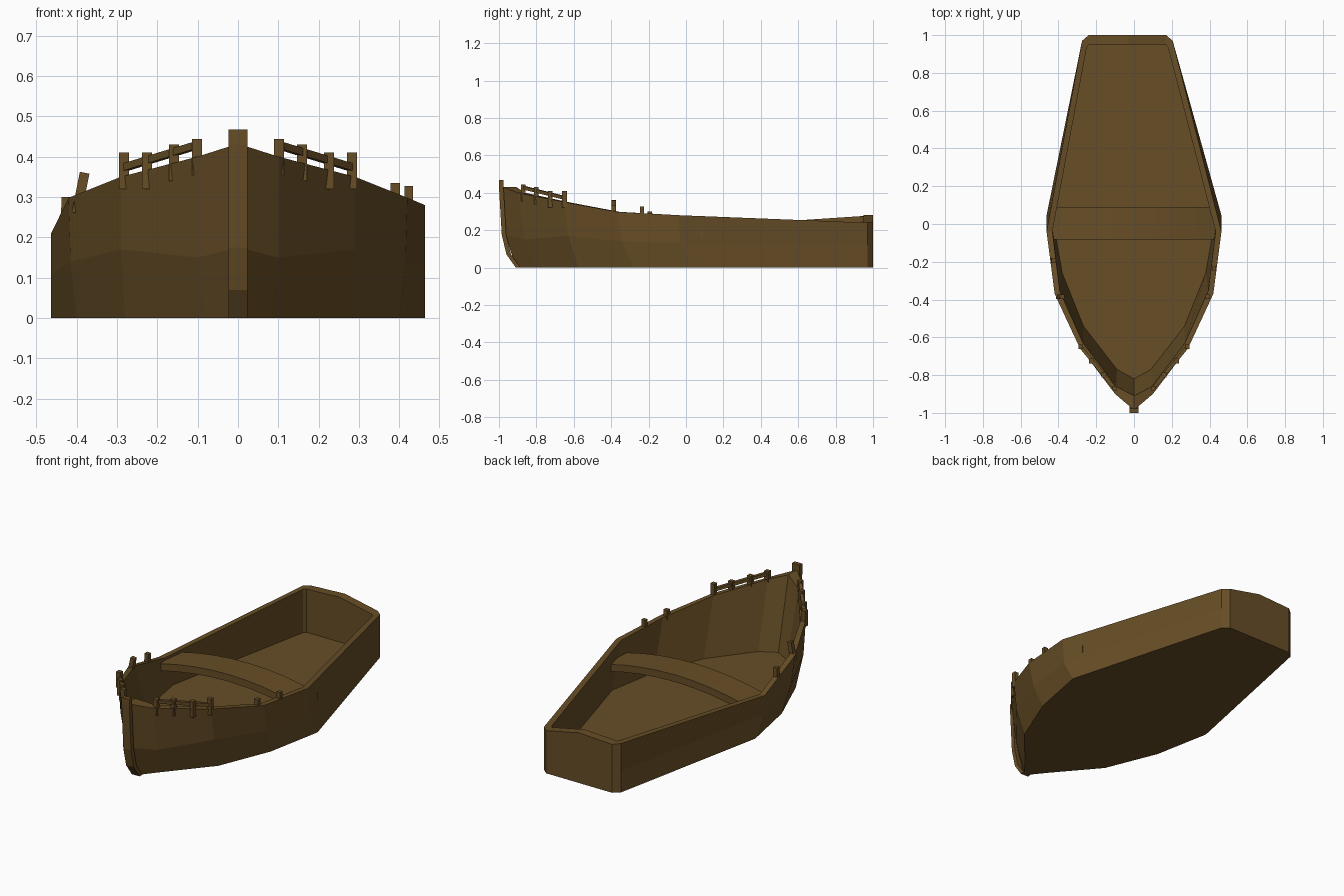
import bpy, bmesh
from mathutils import Vector

if "Cube" in bpy.data.objects:
    bpy.data.objects.remove(bpy.data.objects["Cube"])

wood = bpy.data.materials.new("dark brown wood")
wood.diffuse_color = (0.135, 0.075, 0.019, 1)
wood.use_nodes = True
wood.node_tree.nodes["Principled BSDF"].inputs["Base Color"].default_value = wood.diffuse_color


def finish(name, bm):
    bmesh.ops.recalc_face_normals(bm, faces=bm.faces)
    me = bpy.data.meshes.new(name)
    bm.to_mesh(me)
    bm.free()
    me.materials.append(wood)
    ob = bpy.data.objects.new(name, me)
    bpy.context.collection.objects.link(ob)
    return ob


def loft(name, rings):
    """Closed rings joined by quads, capped at both ends."""
    bm = bmesh.new()
    vs = [[bm.verts.new(p) for p in r] for r in rings]
    n = len(vs[0])
    for a, b in zip(vs, vs[1:]):
        for i in range(n):
            j = (i + 1) % n
            bm.faces.new((a[i], a[j], b[j], b[i]))
    bm.faces.new(vs[0])
    bm.faces.new(vs[-1])
    return finish(name, bm)


def bar(name, a, b, w):
    """Square bar from a to b."""
    a, b = Vector(a), Vector(b)
    d = (b - a).normalized()
    s = d.cross(Vector((0, 1, 0) if abs(d.z) > 0.9 else (0, 0, 1))).normalized() * w / 2
    t = d.cross(s).normalized() * w / 2
    return loft(name, [[p + s + t, p - s + t, p - s - t, p + s - t] for p in (a, b)])


# Hull: half stations (x, y, z) from bow to widest point, mirrored, plus an off-centre stern
def ring(half, stern, left_z, stern_z):
    right = [Vector(p) for p in half]
    left = [Vector((-x, y, z)) for x, y, z in half[:0:-1]]
    left[0].z = left_z
    return right + [Vector((x, y, z)) for (x, y), z in zip(stern, stern_z)] + left


outer = [(.205, .97), (.17, 1), (-.035, 1), (-.24, 1), (-.275, .97)]
inner = [(.180, .935), (.168, .95), (-.035, .95), (-.238, .95), (-.25, .935)]
top_z = [.24, .24, .282, .272, .275]
bottom = [(0, -.91, 0), (.08, -.81, 0), (.28, -.575, 0), (.40, -.28, 0), (.463, .045, 0)]
middle = [(0, -.965, .175), (.1, -.86, .15), (.29, -.63, .17), (.415, -.34, .14), (.463, -.03, .13)]
sheer = [(0, -.985, .432), (.1, -.9, .40), (.29, -.65, .35), (.42, -.37, .298), (.463, -.04, .28)]
lip = [(0, -.91, .432), (.095, -.86, .40), (.27, -.63, .35), (.393, -.355, .298), (.432, -.04, .28)]
floor = [(0, -.82, .03), (.09, -.77, .03), (.268, -.54, .03), (.38, -.26, .03), (.432, .04, .03)]
loft("hull", [ring(bottom, outer, 0, [0] * 5),
              ring(middle, outer, .11, [.12] * 5),
              ring(sheer, outer, .21, top_z),
              ring(lip, inner, .21, top_z),
              ring(floor, inner, .03, [.03] * 5)])

# Arched seat across the middle
seat = []
for i in range(9):
    u = i / 4 - 1
    x, z = .435 * u, .25 - .055 * u * u
    seat.append([(x, -.082, z), (x, .09, z), (x, .09, z - .04), (x, -.082, z - .04)])
loft("seat", seat)

# Curved stem post at the bow
stem = [(-.91, 0), (-.96, .07), (-.985, .175), (-1, .43), (-1, .467)]
loft("stem_post", [[(-.024, y, z), (.024, y, z), (.024, y + .024, z), (-.024, y + .024, z)]
                   for y, z in stem])

# Bow railings on both sides
posts = [(.102, -.87, .444), (.159, -.80, .43), (.225, -.725, .41), (.282, -.65, .41)]
for s in (-1, 1):
    for x, y, z in posts:
        bar("railing_post", (s * x, y, z - .09), (s * x, y, z), .025)
    bar("railing_bar", (s * .102, -.87, .428), (s * .282, -.65, .373), .018)

# Oar pins, some knocked crooked
bar("oar_pin", (.39, -.385, .26), (.39, -.385, .335), .024)
bar("oar_pin", (.423, -.235, .24), (.423, -.235, .327), .022)
bar("oar_pin", (-.40, -.385, .26), (-.38, -.385, .36), .024)
bar("oar_pin", (-.428, -.195, .22), (-.425, -.195, .30), .024)
